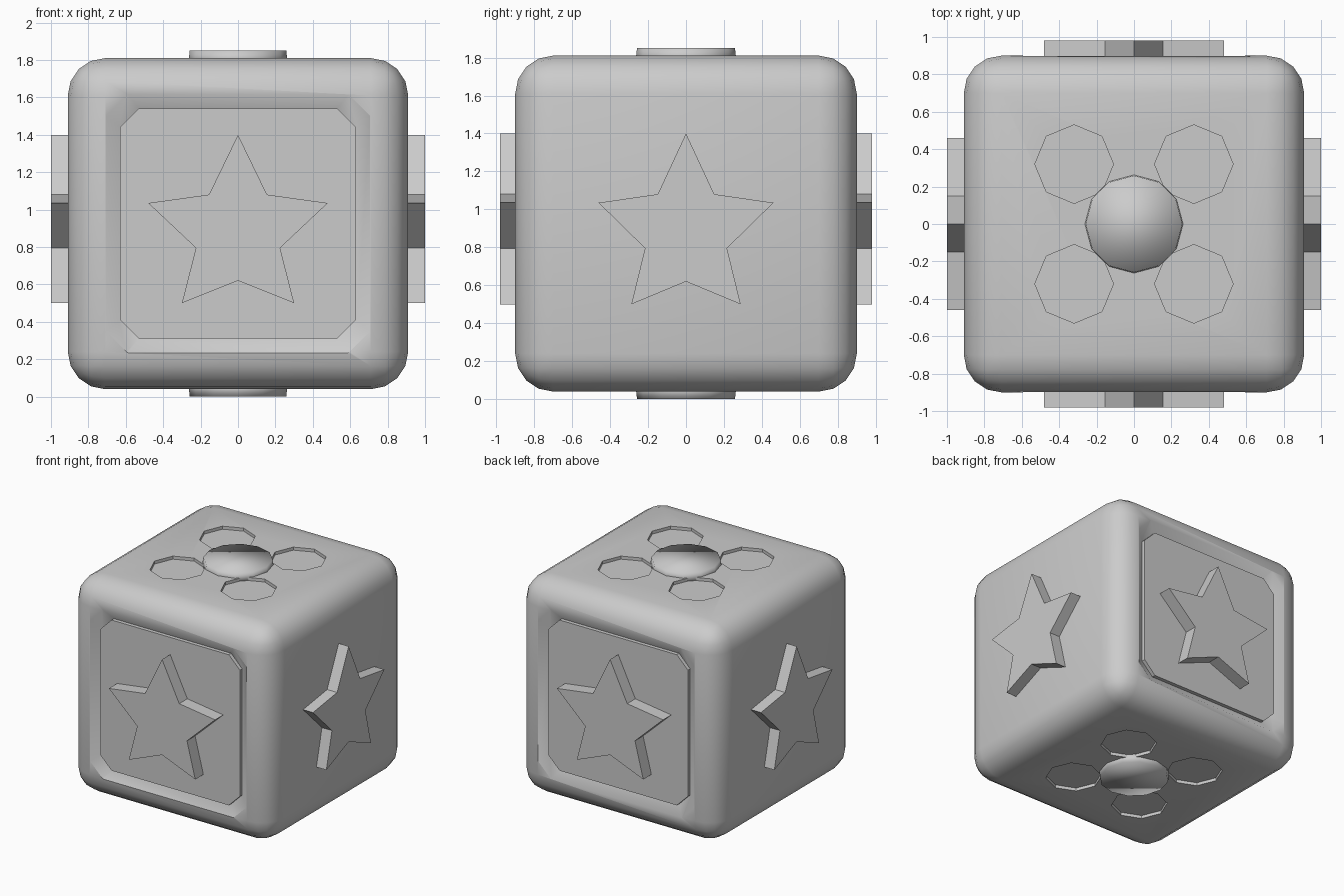
import bpy, bmesh, math
from mathutils import Matrix

if "Cube" in bpy.data.objects:
    bpy.data.objects.remove(bpy.data.objects["Cube"])

CZ = 0.925  # centre height
HX, HY, HZ = 0.91, 0.90, 0.885  # half sizes of the rounded block


def finish(name, bm, angle=40):
    bmesh.ops.recalc_face_normals(bm, faces=bm.faces[:])
    me = bpy.data.meshes.new(name)
    bm.to_mesh(me)
    bm.free()
    ob = bpy.data.objects.new(name, me)
    bpy.context.collection.objects.link(ob)
    smooth(ob, angle)
    return ob


def smooth(ob, angle):
    bpy.ops.object.select_all(action='DESELECT')
    ob.select_set(True)
    bpy.context.view_layer.objects.active = ob
    bpy.ops.object.shade_smooth_by_angle(angle=math.radians(angle))


def prism(name, low, high, w0, w1, mat, angle=40):
    """Closed solid between two outlines at heights w0 and w1."""
    bm = bmesh.new()
    a = [bm.verts.new((u, v, w0)) for u, v in low]
    b = [bm.verts.new((u, v, w1)) for u, v in high]
    bm.faces.new(a[::-1])
    bm.faces.new(b)
    n = len(a)
    for i in range(n):
        j = (i + 1) % n
        bm.faces.new((a[i], a[j], b[j], b[i]))
    bm.transform(mat)
    return finish(name, bm, angle)


def ngon(r, n, cx=0.0, cy=0.0):
    return [(cx + r * math.cos(2 * math.pi * i / n), cy + r * math.sin(2 * math.pi * i / n))
            for i in range(n)]


def clipped_rect(a, b, c):
    return [(a, c - b), (a, b - c), (a - c, b), (c - a, b),
            (-a, b - c), (-a, c - b), (c - a, -b), (a - c, -b)]


def side(deg):
    return (Matrix.Translation((0, 0, CZ)) @ Matrix.Rotation(math.radians(deg), 4, 'Z')
            @ Matrix.Rotation(math.pi / 2, 4, 'X'))


def cap(deg):
    return Matrix.Translation((0, 0, CZ)) @ Matrix.Rotation(math.radians(deg), 4, 'X')


# Star outline: right half mirrored to the left
half = [(0, -0.305), (0.30, -0.425), (0.225, -0.13), (0.48, 0.11), (0.155, 0.155), (0, 0.475)]
star = half + [(-u, v) for u, v in half[-2:0:-1]]

# Rounded block
bm = bmesh.new()
bmesh.ops.create_cube(bm, size=2)
bmesh.ops.scale(bm, vec=(HX, HY, HZ), verts=bm.verts)
bmesh.ops.translate(bm, vec=(0, 0, CZ), verts=bm.verts)
bmesh.ops.bevel(bm, geom=bm.edges[:], offset=0.2, segments=4, profile=0.5, affect='EDGES')
block = finish("rounded_block", bm)

# Cutters: framed recesses front and back, octagonal pockets top and bottom
cutters = []
for deg in (0, 180):
    cutters.append(prism("recess_cutter", clipped_rect(0.635, 0.62, 0.1),
                         clipped_rect(0.72, 0.705, 0.12), HY - 0.055, HY + 0.01, side(deg)))
    for sx in (-1, 1):
        for sy in (-1, 1):
            o = ngon(0.21, 8, sx * 0.32, sy * 0.32)
            cutters.append(prism("pocket_cutter", o, o, HZ - 0.025, HZ + 0.1, cap(deg)))
for c in cutters:
    m = block.modifiers.new("cut", 'BOOLEAN')
    m.operation = 'DIFFERENCE'
    m.solver = 'EXACT'
    m.object = c
    bpy.context.view_layer.objects.active = block
    bpy.ops.object.modifier_apply(modifier=m.name)
for c in cutters:
    bpy.data.objects.remove(c)
smooth(block, 50)

# Inset panels with stars, front and back
for deg, tag in ((0, "front"), (180, "back")):
    p = clipped_rect(0.63, 0.615, 0.1)
    prism(tag + "_panel", p, p, HY - 0.12, HY - 0.025, side(deg))
    prism(tag + "_star", star, star, HY - 0.08, 0.98, side(deg))

# Stars on the plain sides, slightly narrower
narrow = [(u * 0.96, v) for u, v in star]
for deg, tag in ((90, "right"), (270, "left")):
    prism(tag + "_star", narrow, narrow, HX - 0.06, 1.0, side(deg))

# Round buttons on top and bottom
for deg, tag in ((0, "top"), (180, "bottom")):
    prism(tag + "_button", ngon(0.267, 12), ngon(0.258, 12), HZ - 0.04, CZ, cap(deg), 120)
